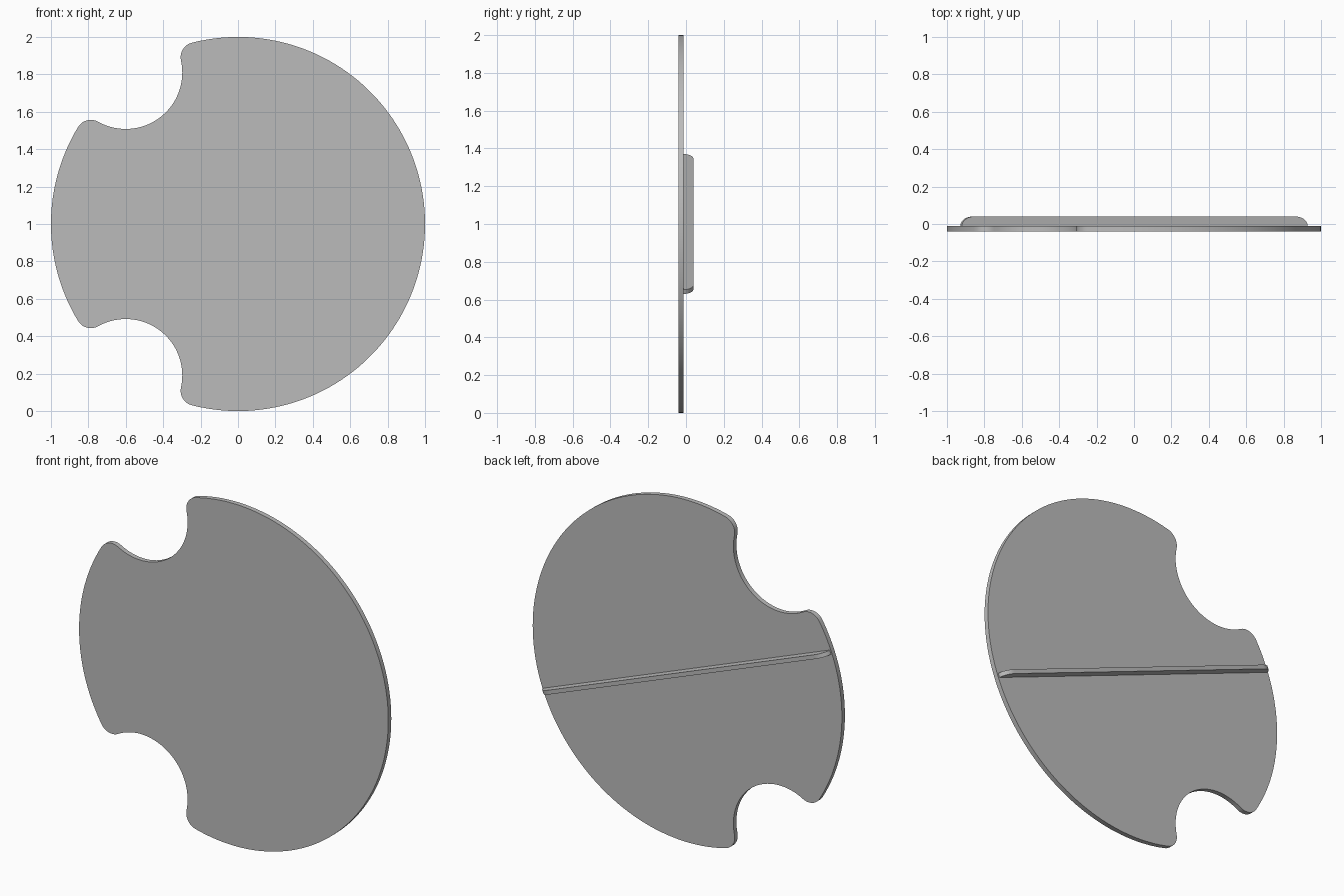
import bpy, bmesh
from math import sin, cos, atan2, acos, hypot, pi, radians
from mathutils import Matrix, Vector

cube = bpy.data.objects.get("Cube")
if cube:
    bpy.data.objects.remove(cube)

grey = bpy.data.materials.new("plain_grey")
grey.use_nodes = True
grey.diffuse_color = (0.5, 0.5, 0.5, 1)
grey.node_tree.nodes["Principled BSDF"].inputs["Base Color"].default_value = (0.5, 0.5, 0.5, 1)

BACK, FRONT, RIB_TOP = -0.012, -0.04, 0.04


def arc(cx, cz, r, a0, a1, n):
    return [(cx + r * cos(a0 + (a1 - a0) * i / n), cz + r * sin(a0 + (a1 - a0) * i / n))
            for i in range(n + 1)]


def prism(name, points, push, matrix=Matrix()):
    """Extrude a closed list of 3D points along a vector."""
    bm = bmesh.new()
    face = bm.faces.new([bm.verts.new(p) for p in points])
    new = bmesh.ops.extrude_face_region(bm, geom=[face])["geom"]
    bmesh.ops.translate(bm, vec=push, verts=[v for v in new if isinstance(v, bmesh.types.BMVert)])
    bmesh.ops.remove_doubles(bm, verts=bm.verts, dist=0.0001)
    bmesh.ops.recalc_face_normals(bm, faces=bm.faces)
    bm.transform(matrix)
    mesh = bpy.data.meshes.new(name)
    bm.to_mesh(mesh)
    bm.free()
    mesh.materials.append(grey)
    ob = bpy.data.objects.new(name, mesh)
    bpy.context.collection.objects.link(ob)
    bpy.ops.object.select_all(action='DESELECT')
    ob.select_set(True)
    bpy.context.view_layer.objects.active = ob
    bpy.ops.object.shade_smooth_by_angle(angle=radians(30))
    return ob


# Disc outline, upper half: rim, fillet, round notch, fillet, rim
nx, nz, notch, fillet = -0.6, 0.81, 0.302, 0.08
dist, mid = hypot(nx, nz), atan2(nz, nx)
a, b = 1 - fillet, notch + fillet
spread = acos((a * a + dist * dist - b * b) / (2 * a * dist))
t1, t2 = mid - spread, mid + spread
c1, c2 = (a * cos(t1), a * sin(t1)), (a * cos(t2), a * sin(t2))
n1 = atan2(c1[1] - nz, c1[0] - nx)
n2 = atan2(c2[1] - nz, c2[0] - nx) - 2 * pi
if n2 < -2 * pi:
    n2 += 2 * pi
upper = arc(0, 0, 1, 0, t1, 48)
upper += arc(*c1, fillet, t1, n1 + pi, 10)[1:]
upper += arc(nx, nz, notch, n1, n2 + 2 * pi if n2 < -pi * 1.5 else n2, 32)[1:]
upper += arc(*c2, fillet, n2 + pi + (2 * pi if n2 < -pi else 0), t2, 10)[1:]
upper += arc(0, 0, 1, t2, pi, 16)[1:]
outline = upper + [(x, -z) for x, z in reversed(upper[1:-1])]
prism("disc_plate", [(x, FRONT, z + 1) for x, z in outline], Vector((0, BACK - FRONT, 0)))

# Thin slanted rib across the back, with rounded ends
half, width, run = 0.992, 0.024, 0.07
rise = RIB_TOP - BACK
end = [(half - run + run * cos(t), BACK + rise * sin(t)) for t in [i * pi / 16 for i in range(9)]]
profile = end + [(-x, y) for x, y in reversed(end)]
prism("back_rib", [(x, y, -width / 2) for x, y in profile], Vector((0, 0, width)),
      Matrix.Translation((0, 0, 1)) @ Matrix.Rotation(radians(21.2), 4, 'Y'))
